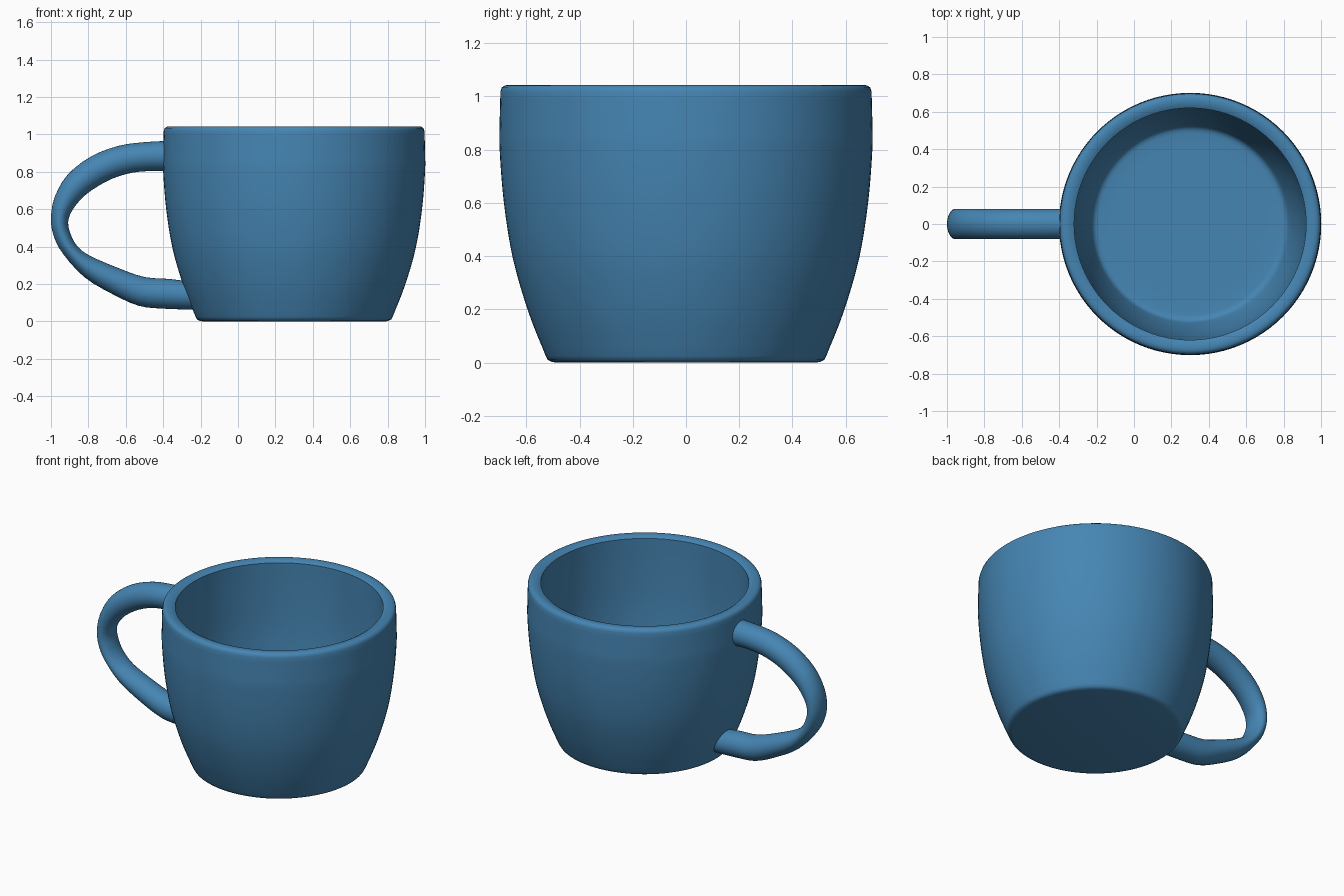
import bpy, bmesh
from math import sin, cos, tau
from mathutils import Vector

if "Cube" in bpy.data.objects:
    bpy.data.objects.remove(bpy.data.objects["Cube"])

blue = bpy.data.materials.new("blue_glaze")
blue.diffuse_color = (0.06, 0.235, 0.45, 1)
blue.use_nodes = True
blue.node_tree.nodes["Principled BSDF"].inputs["Base Color"].default_value = blue.diffuse_color


def smooth_path(pts, steps):
    """Catmull-Rom resampling of an open path."""
    pts = [Vector(p) for p in pts]
    ext = [2 * pts[0] - pts[1]] + pts + [2 * pts[-1] - pts[-2]]
    out = []
    for a, b, c, d in zip(ext, ext[1:], ext[2:], ext[3:]):
        for i in range(steps):
            t = i / steps
            out.append(0.5 * (2 * b + (c - a) * t + (2 * a - 5 * b + 4 * c - d) * t**2
                              + (3 * b - a - 3 * c + d) * t**3))
    return out + [pts[-1]]


def skin(name, rings):
    """Join closed rings of points into a smooth capped solid."""
    bm = bmesh.new()
    loops = [[bm.verts.new(p) for p in ring] for ring in rings]
    n = len(loops[0])
    for a, b in zip(loops, loops[1:]):
        for i in range(n):
            j = (i + 1) % n
            bm.faces.new((a[i], a[j], b[j], b[i]))
    bm.faces.new(loops[0][::-1])
    bm.faces.new(loops[-1])
    bmesh.ops.recalc_face_normals(bm, faces=bm.faces)
    me = bpy.data.meshes.new(name)
    bm.to_mesh(me)
    bm.free()
    ob = bpy.data.objects.new(name, me)
    bpy.context.collection.objects.link(ob)
    me.materials.append(blue)
    bpy.ops.object.select_all(action='DESELECT')
    ob.select_set(True)
    bpy.context.view_layer.objects.active = ob
    bpy.ops.object.shade_smooth_by_angle(angle=0.7)
    return ob


# Cup: (radius, z) profile from the underside, over the rim, to the inner floor
outer = smooth_path([(0.527, 0.025), (0.592, 0.19), (0.65, 0.39), (0.684, 0.6),
                     (0.7, 0.8), (0.7, 0.9), (0.697, 1.018)], 4)
inner = smooth_path([(0.62, 1.03), (0.62, 0.85), (0.614, 0.6), (0.592, 0.38),
                     (0.555, 0.2), (0.525, 0.1)], 4)
profile = ([(0.49, 0.0), (0.505, 0.003), (0.519, 0.01)] + outer
           + [(0.692, 1.033), (0.68, 1.041), (0.665, 1.043), (0.64, 1.041)] + inner
           + [(0.516, 0.085), (0.502, 0.078), (0.485, 0.075), (0.4, 0.075)])
SEG = 96
skin("cup", [[(0.3 + r * cos(tau * i / SEG), r * sin(tau * i / SEG), z)
              for i in range(SEG)] for r, z in profile])

# Handle: (outer x, outer z, inner x, inner z) stations, flattened at the bend
stations = [(-0.35, 0.966, -0.35, 0.803), (-0.5, 0.958, -0.49, 0.803),
            (-0.64, 0.938, -0.6, 0.787), (-0.785, 0.882, -0.71, 0.745),
            (-0.91, 0.785, -0.82, 0.672), (-0.98, 0.665, -0.887, 0.592),
            (-1.0, 0.55, -0.908, 0.53), (-0.985, 0.455, -0.896, 0.47),
            (-0.935, 0.36, -0.865, 0.41), (-0.82, 0.235, -0.8, 0.355),
            (-0.67, 0.145, -0.64, 0.285), (-0.53, 0.083, -0.5, 0.237),
            (-0.4, 0.068, -0.37, 0.227), (-0.225, 0.062, -0.275, 0.215)]
rings = []
for ox, oz, ix, iz in smooth_path(stations, 3):
    o, i = Vector((ox, 0, oz)), Vector((ix, 0, iz))
    mid, half = (o + i) / 2, (o - i) / 2
    rings.append([mid + half * cos(tau * k / 32) + Vector((0, 0.081 * sin(tau * k / 32), 0))
                  for k in range(32)])
skin("handle", rings)
